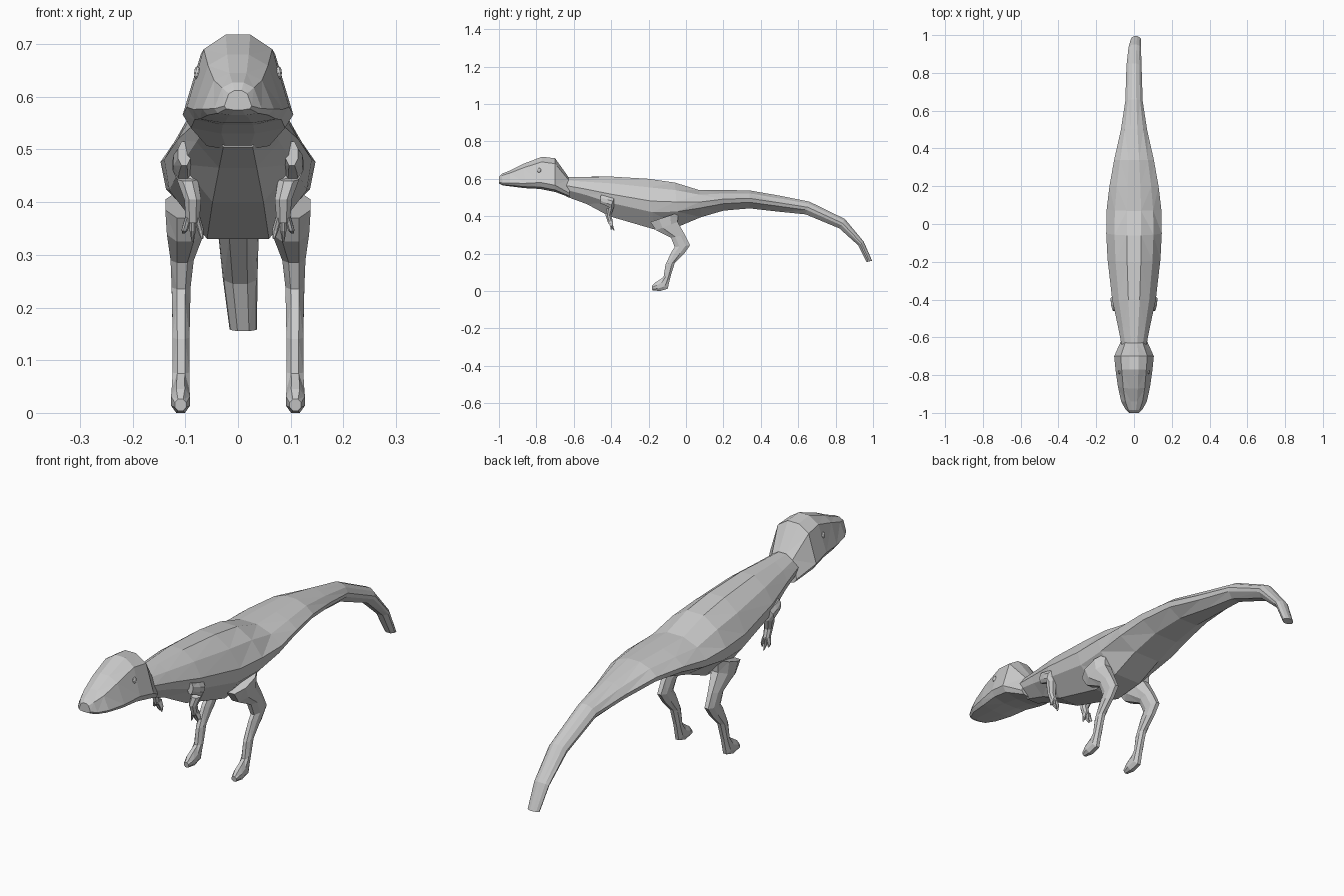
import bpy
import bmesh
from math import pi
from mathutils import Vector

cube = bpy.data.objects.get("Cube")
if cube:
    bpy.data.objects.remove(cube, do_unlink=True)


def finish(name, bm, mirror):
    """Turn a bmesh into a flat-shaded object, optionally mirrored across x."""
    bmesh.ops.recalc_face_normals(bm, faces=bm.faces)
    mesh = bpy.data.meshes.new(name)
    bm.to_mesh(mesh)
    bm.free()
    obj = bpy.data.objects.new(name, mesh)
    bpy.context.collection.objects.link(obj)
    if mirror:
        modifier = obj.modifiers.new("Mirror", 'MIRROR')
        modifier.use_mirror_merge = False
    return obj


def full_ring(half):
    """Close a half section of (side, height) pairs into a symmetric ring."""
    return half + [(-u, v) for u, v in reversed(half)]


def loft(name, stations, ring, mirror=False):
    """Skin rings; each station is (top y, z, bottom y, z, centre x, half width)."""
    bm = bmesh.new()
    rows = []
    for ty, tz, by, bz, x, w in stations:
        top, bottom = Vector((x, ty, tz)), Vector((x, by, bz))
        rows.append([bm.verts.new(bottom.lerp(top, v) + Vector((u * w, 0, 0)))
                     for u, v in ring])
    count = len(ring)
    for near, far in zip(rows, rows[1:]):
        for i in range(count):
            j = (i + 1) % count
            bm.faces.new((near[i], near[j], far[j], far[i]))
    bm.faces.new(rows[0])
    bm.faces.new(rows[-1])
    # Low-poly facets: split bent quads into triangles
    bent = [f for f in bm.faces if len(f.verts) == 4]
    bmesh.ops.triangulate(bm, faces=bent, quad_method='SHORT_EDGE')
    bmesh.ops.dissolve_limit(bm, angle_limit=pi / 180,
                             verts=bm.verts, edges=bm.edges)
    return finish(name, bm, mirror)


body_ring = full_ring([(.26, 1), (.7, .83), (1, .56), (.93, .34), (.42, 0)])
head_ring = full_ring([(.24, 1), (.67, .84), (1, .2), (.85, .06), (.3, 0)])
limb_ring = full_ring([(.45, 1), (1, .7), (1, .3), (.45, 0)])

# Torso and tail, from the neck to the drooping tail tip
loft("body_and_tail", [
    (-.64, .61, -.64, .505, 0, .066),
    (-.55, .61, -.53, .465, 0, .085),
    (-.4, .612, -.41, .4, 0, .115),
    (-.2, .6, -.17, .33, 0, .14),
    (-.06, .58, -.04, .345, 0, .147),
    (.07, .54, .08, .395, 0, .145),
    (.2, .54, .2, .43, 0, .13),
    (.34, .538, .34, .442, 0, .105),
    (.5, .51, .49, .425, 0, .07),
    (.66, .478, .64, .41, 0, .046),
    (.85, .385, .82, .335, 0, .04),
    (.95, .265, .92, .245, .004, .033),
    (.995, .162, .965, .155, .01, .026),
], body_ring)

# Head, from the blunt snout to the neck
loft("head", [
    (-1, .612, -1, .575, 0, .026),
    (-.985, .627, -.98, .565, 0, .045),
    (-.94, .645, -.94, .56, 0, .068),
    (-.87, .68, -.86, .55, 0, .085),
    (-.77, .718, -.78, .546, 0, .097),
    (-.7, .71, -.7, .53, 0, .105),
    (-.63, .612, -.62, .5, 0, .07),
], head_ring)

# Hind leg with foot
loft("hind_leg", [
    (-.04, .42, -.19, .37, .098, .04),
    (-.045, .37, -.16, .325, .1, .035),
    (-.005, .3, -.08, .285, .106, .022),
    (.022, .245, -.06, .235, .108, .018),
    (-.01, .2, -.075, .215, .108, .017),
    (-.06, .15, -.11, .14, .108, .016),
    (-.082, .08, -.12, .075, .108, .016),
    (-.098, .012, -.145, .058, .109, .017),
    (-.14, 0, -.165, .045, .109, .018),
    (-.18, .004, -.183, .026, .109, .011),
], limb_ring, mirror=True)

# Small arm with a bent elbow
loft("arm", [
    (-.455, .515, -.46, .47, .102, .012),
    (-.42, .505, -.425, .455, .104, .018),
    (-.385, .495, -.405, .445, .104, .02),
    (-.385, .45, -.425, .44, .096, .02),
    (-.4, .405, -.43, .405, .086, .016),
    (-.39, .37, -.415, .36, .086, .013),
], limb_ring, mirror=True)

# Tapered fingers, fanned out from the palm
for label, side, tip_y, tip_z in (("inner", -1, -.4, .33),
                                  ("middle", 0, -.385, .325),
                                  ("outer", 1, -.39, .34)):
    x = .086 + side * .008
    loft(label + "_finger", [
        (-.39, .375, -.415, .37, x, .006),
        (-.39, .35, -.405, .345, x + side * .007, .006),
        (tip_y + .003, tip_z, tip_y - .003, tip_z, x + side * .01, .002),
    ], limb_ring, mirror=True)

# Eyes set into the sides of the skull
eye = bmesh.new()
bmesh.ops.create_icosphere(eye, subdivisions=2, radius=.013)
bmesh.ops.scale(eye, vec=(.5, .8, 1), verts=eye.verts)
bmesh.ops.translate(eye, vec=(.077, -.785, .645), verts=eye.verts)
finish("eye", eye, True)
